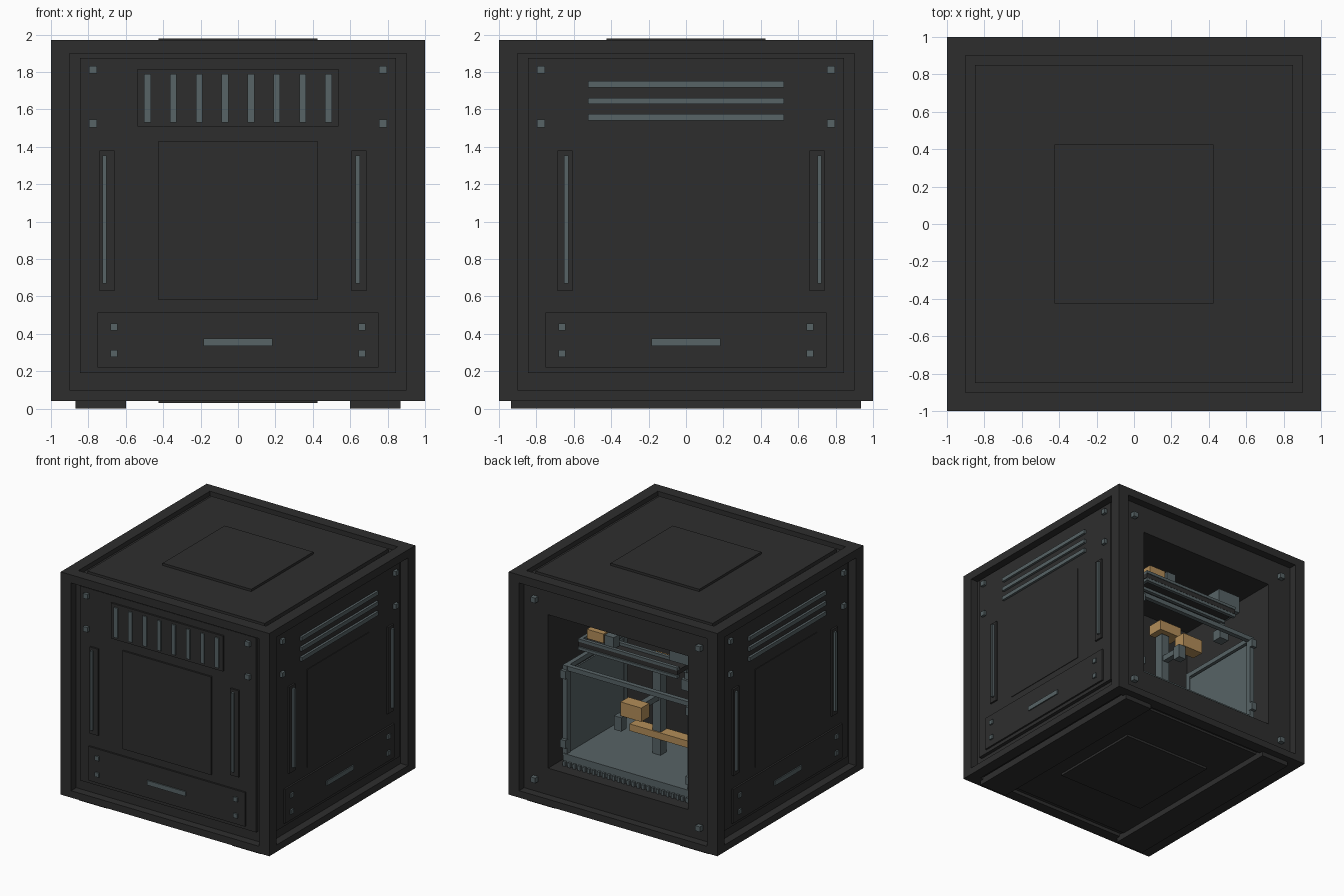
import bpy, bmesh
from mathutils import Vector

if "Cube" in bpy.data.objects:
    bpy.data.objects.remove(bpy.data.objects["Cube"])


def material(name, rgb):
    m = bpy.data.materials.new(name)
    m.diffuse_color = (*rgb, 1)
    m.use_nodes = True
    m.node_tree.nodes["Principled BSDF"].inputs["Base Color"].default_value = m.diffuse_color
    return m


DARK = material("charcoal", (0.027, 0.027, 0.027))
STEEL = material("slate_steel", (0.095, 0.125, 0.132))
AMBER = material("amber", (0.45, 0.27, 0.10))


def part(name, mat, boxes):
    """One object made of boxes (x0, x1, y0, y1, z0, z1)."""
    bm = bmesh.new()
    for x0, x1, y0, y1, z0, z1 in boxes:
        verts = bmesh.ops.create_cube(bm, size=1)["verts"]
        size = Vector((abs(x1 - x0), abs(y1 - y0), abs(z1 - z0)))
        mid = Vector((x0 + x1, y0 + y1, z0 + z1)) / 2
        for v in verts:
            v.co = v.co * size + mid
    me = bpy.data.meshes.new(name)
    bm.to_mesh(me)
    bm.free()
    me.materials.append(mat)
    ob = bpy.data.objects.new(name, me)
    bpy.context.collection.objects.link(ob)
    return ob


def on_side(side, u0, u1, z0, z1, d0, d1):
    """Box lying on a side wall: u runs along the wall, d is distance outward."""
    if side == "front":
        return (u0, u1, -d1, -d0, z0, z1)
    if side == "right":
        return (d0, d1, u0, u1, z0, z1)
    return (-d1, -d0, u0, u1, z0, z1)


def at(cx, cy, cz, sx, sy, sz):
    return (cx - sx / 2, cx + sx / 2, cy - sy / 2, cy + sy / 2, cz - sz / 2, cz + sz / 2)


# Casing core with the rear chamber cut out
core = part("casing_core", DARK, [(-.93, .93, -.93, .93, .07, 1.93)])
cutter = part("chamber_cutter", DARK, [(-.67, .67, -.12, 1.1, .33, 1.66)])
cutter.hide_render = True
cutter.hide_viewport = True
mod = core.modifiers.new("chamber", "BOOLEAN")
mod.operation = "DIFFERENCE"
mod.solver = "EXACT"
mod.object = cutter

# Outer edge frame: posts and rails
beams = []
for s in (-1, 1):
    for t in (-1, 1):
        beams.append((s * .9, s, t * .9, t, .04, 1.97))
    for z0, z1 in ((.04, .1), (1.9, 1.97)):
        beams.append((-.9, .9, s * .9, s, z0, z1))
        beams.append((s * .9, s, -.9, .9, z0, z1))
part("edge_frame", DARK, beams)

# Lid, underside and feet
part("lid_panel", DARK, [(-.85, .85, -.85, .85, 1.92, 1.96)])
part("lid_plate", DARK, [(-.425, .425, -.425, .425, 1.95, 1.98)])
part("bottom_panel", DARK, [(-.85, .85, -.85, .85, .05, .08)])
part("bottom_plate", DARK, [(-.425, .425, -.425, .425, .03, .06)])
part("feet", DARK, [(s * .6, s * .87, -.935, .935, 0, .06) for s in (-1, 1)])

# Side walls with their plates, handles, bolts and vents
for side in ("front", "right", "left"):
    def wall(name, mat, rects, d0, d1):
        part(f"{side}_{name}", mat, [on_side(side, *r, d0, d1) for r in rects])

    flip = 1 if side == "front" else -1
    wall("panel", DARK, [(-.845, .845, .19, 1.875)], .92, .96)
    wall("centre_plate", DARK, [(-.425, .425, .58, 1.43)], .95,
         .975 if side == "front" else .965)
    wall("lower_plate", DARK, [(-.75, .75, .22, .515)], .95, .975)
    wall("lower_slot", STEEL, [(-.185, .185, .335, .375)], .97, .985)
    wall("lower_bolts", STEEL, [(u - .019, u + .019, z - .019, z + .019)
                                for u in (-.663, .663) for z in (.295, .437)], .97, .988)
    wall("upper_bolts", STEEL, [(u - .021, u + .021, z - .021, z + .021)
                                for u in (-.775, .775) for z in (1.525, 1.812)], .95, .985)
    wall("handle_plates", DARK, [(u - .04, u + .04, .63, 1.38)
                                 for u in (-.70 * flip, .648 * flip)], .95, .975)
    wall("handle_bars", STEEL, [(u - .011, u + .011, .67, 1.355)
                                for u in (-.713 * flip, .64 * flip)], .97, .995)
    if side == "front":
        wall("vent_plate", DARK, [(-.537, .537, 1.508, 1.815)], .95, .975)
        wall("vent_slats", STEEL, [(u - .018, u + .018, 1.53, 1.79)
                                   for u in (-.484 + i * .1383 for i in range(8))], .97, .985)
    else:
        wall("vent_slats", STEEL, [(-.525, .525, z - .017, z + .017)
                                   for z in (1.558, 1.645, 1.735)], .95, .98)

# Bolts around the rear opening
part("rear_bolts", STEEL, [at(x, .945, z, .045, .05, .045)
                           for x in (-.79, .79) for z in (.21, 1.77)])

# Machine base, side walls and frame inside the chamber
part("machine_base", STEEL, [(-.61, .61, -.04, .81, .33, .43)])
part("base_teeth", STEEL, [at(-.59 + i * .0472, .815, .35, .024, .03, .04) for i in range(26)])
part("machine_side_walls", STEEL, [(s * .585, s * .60, -.02, .78, .42, 1.13) for s in (-1, 1)])
frame = []
for s in (-1, 1):
    for y in (0, .78):
        frame.append(at(s * .6, y, .8, .045, .045, .78))
    frame.append((s * .58, s * .62, -.02, .80, 1.15, 1.19))
frame.append((-.62, .62, .76, .80, 1.15, 1.19))
part("machine_frame", STEEL, frame)
part("frame_clips", STEEL, [at(s * .6, .81, z, .05, .04, .07)
                            for s in (-1, 1) for z in (.52, 1.12)])

# Central column with amber carriages
part("column", STEEL, [at(0, .365, .79, .08, .08, .74)])
part("column_foot_bar", AMBER, [at(-.05, .365, .60, .6, .1, .06)])
part("column_head", AMBER, [at(-.03, .365, 1.22, .22, .14, .09)])
part("tool_block", AMBER, [at(0, .70, .93, .20, .11, .12)])
part("tool_arm", STEEL, [at(0, .50, .93, .05, .30, .05)])
part("tool_tip", STEEL, [at(.12, .73, .80, .07, .07, .12)])

# Upper gantry with its print head
part("gantry_tray", DARK, [(-.45, .50, .60, .76, 1.37, 1.41)])
part("gantry_rails", STEEL, [(-.45, .50, y - .015, y + .015, z, z + .025)
                             for y in (.62, .75) for z in (1.34, 1.41)])
part("gantry_end", STEEL, [(.47, .50, .61, .76, z, z + .025) for z in (1.34, 1.41)])
part("gantry_block", STEEL, [at(.22, .70, 1.47, .09, .08, .10)])
part("gantry_slider", AMBER, [at(.36, .68, 1.48, .16, .10, .08)])
part("head_block", STEEL, [at(-.44, .59, 1.52, .22, .22, .15)])
part("head_nozzle", STEEL, [at(-.44, .59, 1.23, .09, .09, .09),
                            at(-.44, .59, 1.36, .05, .05, .2)])
